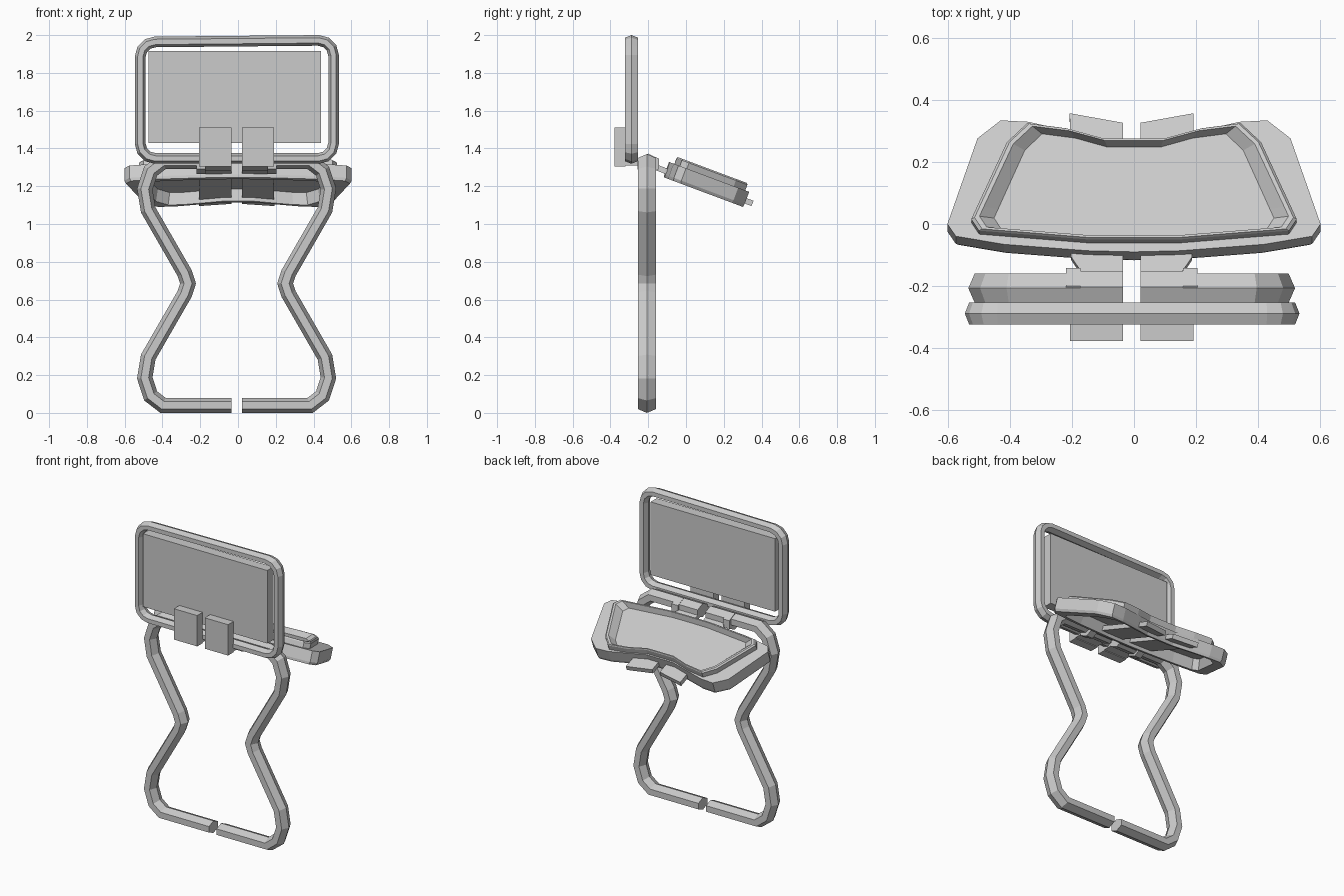
import bpy, bmesh, math
from mathutils import Vector

if "Cube" in bpy.data.objects:
    bpy.data.objects.remove(bpy.data.objects["Cube"])

CX = -0.0075                      # mirror line of the frame halves
TILT = math.radians(20.5)         # seat slope


def loft(name, rings, closed=False, caps=True):
    """Join rings of points into one mesh; optional wrap-around."""
    bm = bmesh.new()
    vs = [[bm.verts.new(p) for p in r] for r in rings]
    n, k = len(rings), len(rings[0])
    for i in range(n if closed else n - 1):
        a, b = vs[i], vs[(i + 1) % n]
        for j in range(k):
            bm.faces.new((a[j], a[(j + 1) % k], b[(j + 1) % k], b[j]))
    if caps and not closed:
        bm.faces.new(vs[0])
        bm.faces.new(vs[-1])
    bmesh.ops.recalc_face_normals(bm, faces=bm.faces)
    me = bpy.data.meshes.new(name)
    bm.to_mesh(me)
    bm.free()
    ob = bpy.data.objects.new(name, me)
    bpy.context.collection.objects.link(ob)
    return ob


def tube(name, path, y, h, d, closed=False):
    """Six-sided bar mitred along a path in the xz plane."""
    pts = [Vector(p) for p in path]
    n, rings = len(pts), []
    for i, p in enumerate(pts):
        a = pts[i - 1] if (i or closed) else None
        b = pts[(i + 1) % n] if (i < n - 1 or closed) else None
        t1 = (p - a).normalized() if a is not None else (b - p).normalized()
        t2 = (b - p).normalized() if b is not None else t1
        t = (t1 + t2).normalized()
        m = Vector((-t.y, t.x)) / max(t.dot(t1), 0.5)
        sec = [(h, 0), (h * .5, d), (-h * .5, d), (-h, 0), (-h * .5, -d), (h * .5, -d)]
        rings.append([(p.x + m.x * u, y + v, p.y + m.y * u) for u, v in sec])
    return loft(name, rings, closed)


def box(name, x0, x1, y0, y1, z0, z1):
    ring = lambda z: [(x0, y0, z), (x1, y0, z), (x1, y1, z), (x0, y1, z)]
    return loft(name, [ring(z0), ring(z1)])


def full(half):
    """Mirror a half outline that starts and ends on x = 0."""
    return half + [(-x, y) for x, y in half[-2:0:-1]]


def ring(outline, w, sx=1, sy=1, c=0.12):
    return [(x * sx, c + (v - c) * sy, w) for x, v in outline]


def tilt(ob):
    ob.location = (0, 0, 1.295)
    ob.rotation_euler = (-TILT, 0, 0)


# Back frame: rounded rectangle bar, slightly higher on the right
back = []
for sx, sz, a0 in ((1, 1, 0), (-1, 1, 90), (-1, -1, 180), (1, -1, 270)):
    cz = (1.892 if sx > 0 else 1.884) if sz > 0 else 1.427
    for k in range(4):
        a = math.radians(a0 + 30 * k)
        back.append((-0.006 + sx * 0.432 + 0.08 * math.cos(a), cz + 0.08 * math.sin(a)))
tube("back_frame", back, -0.289, 0.028, 0.035, True)

# Back panel
box("back_panel", -0.475, 0.44, -0.321, -0.257, 1.43, 1.915)

# Leg loops, clamps, pads and support plates on both sides
low = [(0.028, 0.04), (0.39, 0.04), (0.455, 0.09), (0.486, 0.185), (0.468, 0.295),
       (0.275, 0.63)]
loop = low + [(0.257, 0.685)] + [(x, 1.37 - z) for x, z in low[::-1]]
plate = [(0.028, -0.21), (0.163, -0.21), (0.163, -0.15), (0.195, -0.1),
         (0.2, 0.395), (0.028, 0.362)]
for s, side in ((-1, "left"), (1, "right")):
    tube("leg_loop_" + side, [(CX + s * x, z) for x, z in loop], -0.207, 0.04, 0.047)
    tube("hinge_clamp_" + side, [(CX + s * 0.165, 1.318), (CX + s * 0.212, 1.318)],
         -0.2, 0.054, 0.058)
    tube("hinge_sleeve_" + side, [(CX + s * 0.028, 1.326), (CX + s * 0.165, 1.326)],
         -0.204, 0.045, 0.052)
    xs = sorted((CX + s * 0.028, CX + s * 0.199))
    box("back_pad_" + side, *xs, -0.378, -0.32, 1.305, 1.51)
    box("pad_link_" + side, *xs, -0.33, -0.2, 1.31, 1.335)
    tilt(loft("seat_support_" + side,
              [[(CX + s * x, v, w) for x, v in plate] for w in (-0.066, -0.036)]))

# Seat shell: flat rim on top, hollow underneath
body = full([(0, -0.096), (0.15, -0.092), (0.42, -0.07), (0.575, -0.042), (0.602, 0.0),
             (0.505, 0.295), (0.43, 0.357), (0.34, 0.352), (0.2, 0.318), (0.1, 0.292),
             (0, 0.292)])
tilt(loft("seat_shell", [ring(body, -0.018, .84, .84), ring(body, -0.086, .86, .86),
                         ring(body, -0.086, .985, .985), ring(body, -0.07), ring(body, 0)]))

# Raised seat rim with sunken floor
rim = full([(0, -0.066), (0.15, -0.065), (0.5, -0.035), (0.525, 0.005), (0.51, 0.04),
            (0.41, 0.27), (0.345, 0.335), (0.22, 0.318), (0.1, 0.283), (0, 0.283)])
tilt(loft("seat_rim", [ring(rim, -0.01), ring(rim, 0.032), ring(rim, 0.04, .98, .98),
                       ring(rim, 0.04, .95, .94), ring(rim, 0.004, .86, .88)]))
